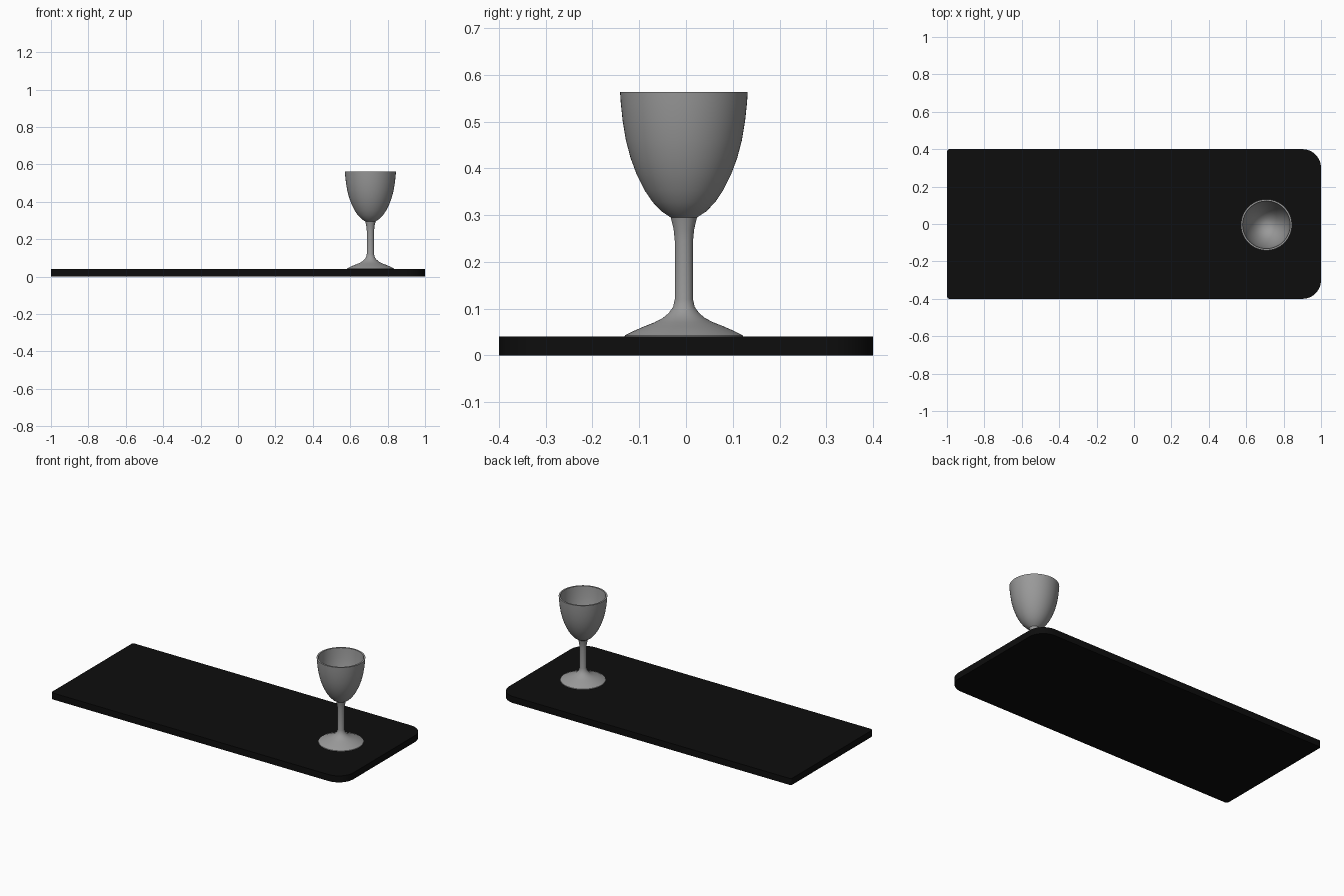
import bpy, bmesh, math

if "Cube" in bpy.data.objects:
    bpy.data.objects.remove(bpy.data.objects["Cube"])


def material(name, rgb):
    m = bpy.data.materials.new(name)
    m.diffuse_color = (*rgb, 1)
    m.use_nodes = True
    m.node_tree.nodes["Principled BSDF"].inputs["Base Color"].default_value = m.diffuse_color
    return m


def finish(name, bm, mat, angle):
    bmesh.ops.recalc_face_normals(bm, faces=bm.faces)
    me = bpy.data.meshes.new(name)
    bm.to_mesh(me)
    bm.free()
    me.materials.append(mat)
    ob = bpy.data.objects.new(name, me)
    bpy.context.collection.objects.link(ob)
    bpy.ops.object.select_all(action='DESELECT')
    bpy.context.view_layer.objects.active = ob
    ob.select_set(True)
    bpy.ops.object.shade_smooth_by_angle(angle=math.radians(angle))
    return ob


black = material("black board", (0.004, 0.004, 0.004))
grey = material("grey glass", (0.32, 0.32, 0.32))

# Board: large rounded corners on the right, tiny ones on the left
bm = bmesh.new()
outline = []
for cx, cy, r, start in ((0.9, 0.3, 0.1, 0), (-0.985, 0.385, 0.015, 90),
                         (-0.985, -0.385, 0.015, 180), (0.9, -0.3, 0.1, 270)):
    for i in range(13):
        a = math.radians(start + 90 * i / 12)
        outline.append(bm.verts.new((cx + r * math.cos(a), cy + r * math.sin(a), 0)))
base = bm.faces.new(outline)
top = bmesh.ops.extrude_face_region(bm, geom=[base])["geom"]
bmesh.ops.translate(bm, vec=(0, 0, 0.04),
                    verts=[v for v in top if isinstance(v, bmesh.types.BMVert)])
finish("board", bm, black, 30)

# Goblet: lathe profile (radius, height), foot to rim then down the inside
profile = [(0, 0.04), (0.127, 0.04), (0.126, 0.043), (0.108, 0.052), (0.085, 0.062),
           (0.062, 0.071), (0.045, 0.080), (0.032, 0.091), (0.023, 0.104), (0.0195, 0.12),
           (0.0195, 0.245), (0.022, 0.27), (0.028, 0.295), (0.048, 0.308),
           (0.067, 0.328), (0.084, 0.353), (0.101, 0.387), (0.114, 0.422),
           (0.124, 0.460), (0.131, 0.502), (0.135, 0.54), (0.1365, 0.563),
           (0.127, 0.563), (0.125, 0.54), (0.121, 0.502), (0.114, 0.462),
           (0.104, 0.424), (0.091, 0.389), (0.074, 0.357), (0.057, 0.335),
           (0.036, 0.318), (0.018, 0.311), (0, 0.309)]
bm = bmesh.new()
verts = [bm.verts.new((r, 0, z)) for r, z in profile]
edges = [bm.edges.new(p) for p in zip(verts, verts[1:])]
bmesh.ops.spin(bm, geom=verts + edges, cent=(0, 0, 0), axis=(0, 0, 1),
               angle=math.tau, steps=64, use_merge=True)
bmesh.ops.remove_doubles(bm, verts=bm.verts, dist=1e-5)
goblet = finish("goblet", bm, grey, 40)
goblet.location = (0.708, -0.0045, 0)
